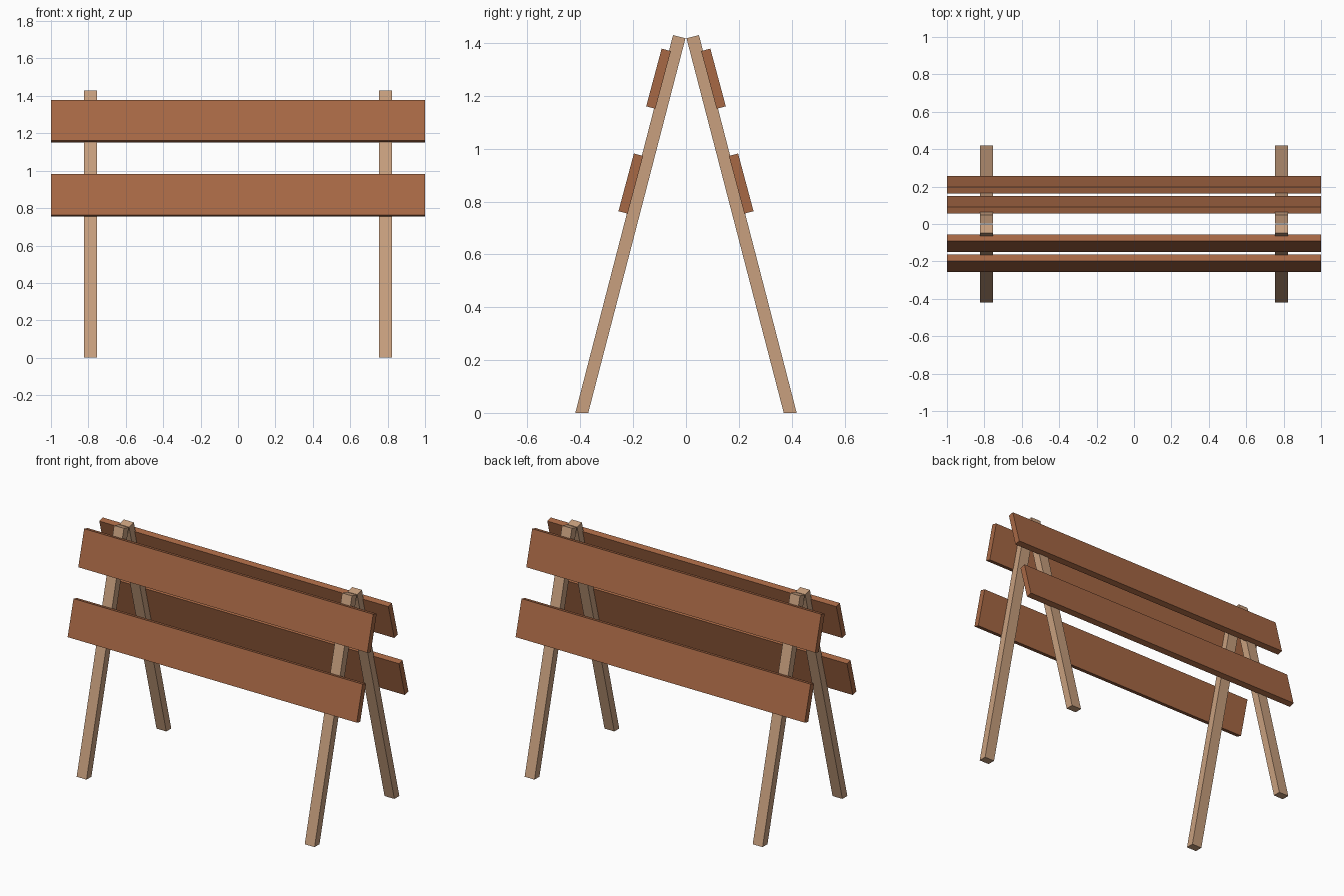
import bpy, bmesh, math

if "Cube" in bpy.data.objects:
    bpy.data.objects.remove(bpy.data.objects["Cube"])


def material(name, color):
    m = bpy.data.materials.new(name)
    m.diffuse_color = color
    m.use_nodes = True
    m.node_tree.nodes["Principled BSDF"].inputs["Base Color"].default_value = m.diffuse_color
    return m


leg_wood = material("light_wood", (0.58, 0.35, 0.21, 1))
plank_wood = material("red_wood", (0.39, 0.14, 0.06, 1))


def prism(name, profile, x0, x1, mat):
    """Extrude a (y, z) profile along x from x0 to x1."""
    bm = bmesh.new()
    face = bm.faces.new([bm.verts.new((x0, y, z)) for y, z in profile])
    ext = bmesh.ops.extrude_face_region(bm, geom=[face])
    verts = [g for g in ext["geom"] if isinstance(g, bmesh.types.BMVert)]
    bmesh.ops.translate(bm, verts=verts, vec=(x1 - x0, 0, 0))
    bmesh.ops.recalc_face_normals(bm, faces=bm.faces)
    me = bpy.data.meshes.new(name)
    bm.to_mesh(me)
    bm.free()
    me.materials.append(mat)
    ob = bpy.data.objects.new(name, me)
    bpy.context.collection.objects.link(ob)
    return ob


def plank_profile(y, z, side, length=0.226, thick=0.036, angle=math.radians(15)):
    """Tilted rectangle lying against the outside of the legs."""
    s, c = math.sin(angle), math.cos(angle)
    corners = [(-1, -1), (1, -1), (1, 1), (-1, 1)]
    return [(side * (y + a * thick / 2 * c - b * length / 2 * s),
             z + a * thick / 2 * s + b * length / 2 * c) for a, b in corners]


# leg profile: flat on the ground, square cut at the top
LEG = [(0.37, 0), (0.419, 0), (0.049, 1.43), (0.002, 1.418)]

for side, end in ((-1, "front"), (1, "back")):
    # legs
    for x, hand in ((-0.789, "left"), (0.789, "right")):
        prism(f"{end}_{hand}_leg", [(side * y, z) for y, z in LEG],
              x - 0.034, x + 0.034, leg_wood)
    # planks
    for y, z, level in ((0.104, 1.265, "upper"), (0.209, 0.868, "lower")):
        prism(f"{end}_{level}_plank", plank_profile(y, z, side), -1, 1, plank_wood)
